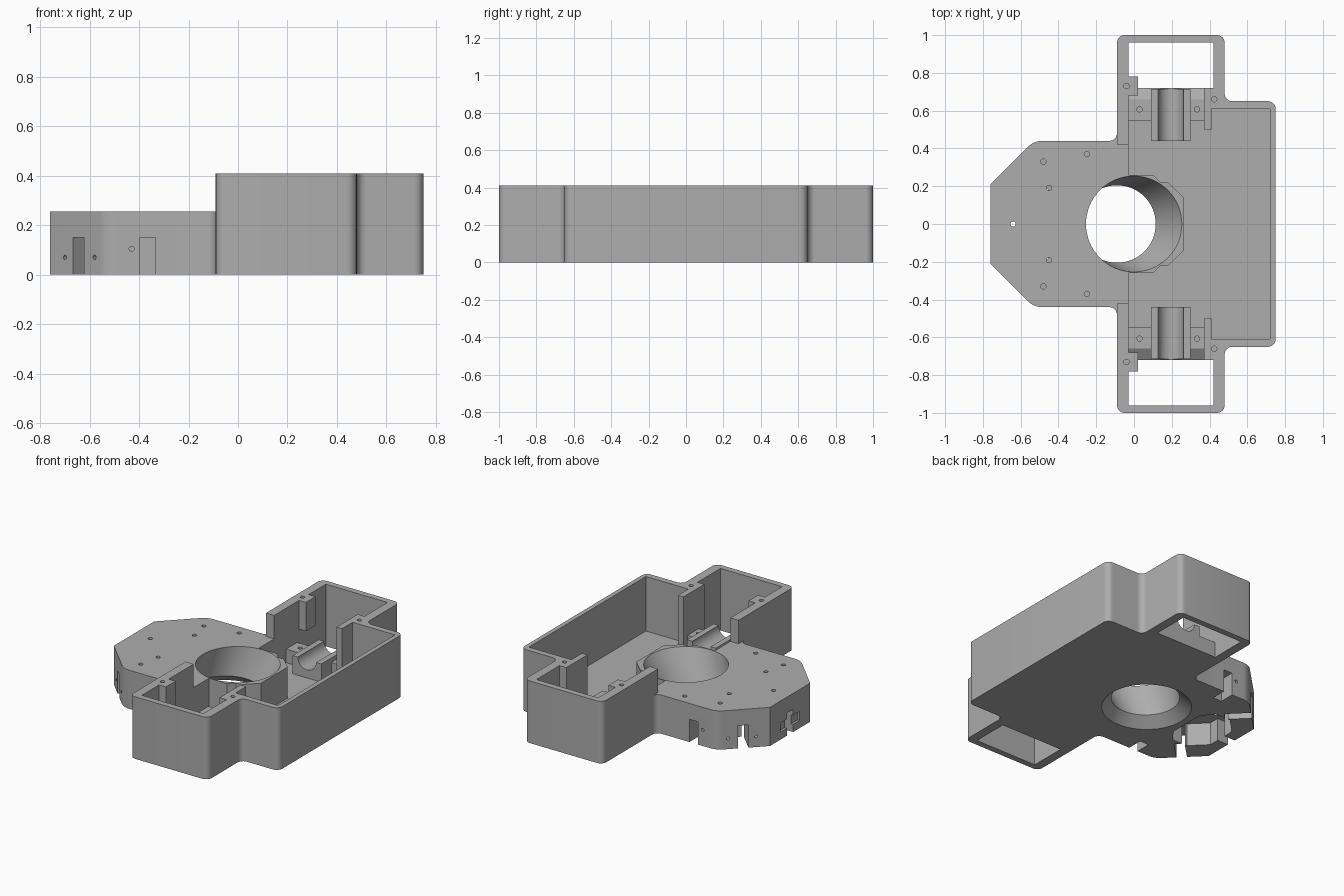
import bpy, bmesh, math
from mathutils import Vector, Matrix

if "Cube" in bpy.data.objects:
    bpy.data.objects.remove(bpy.data.objects["Cube"])

grey = bpy.data.materials.new("matte_grey")
grey.use_nodes = True
GREY = (0.42, 0.42, 0.42, 1)
grey.diffuse_color = GREY
grey.node_tree.nodes["Principled BSDF"].inputs["Base Color"].default_value = GREY


def finish(bm, name):
    bmesh.ops.recalc_face_normals(bm, faces=bm.faces)
    me = bpy.data.meshes.new(name)
    bm.to_mesh(me)
    bm.free()
    me.materials.append(grey)
    ob = bpy.data.objects.new(name, me)
    bpy.context.collection.objects.link(ob)
    return ob


def prism(name, pts, z0, z1, rounded=(), radius=0.04):
    """Extruded outline; listed corners get a fillet."""
    bm = bmesh.new()
    face = bm.faces.new([bm.verts.new((x, y, z0)) for x, y in pts])
    res = bmesh.ops.extrude_face_region(bm, geom=[face])
    bmesh.ops.translate(bm, vec=(0, 0, z1 - z0),
                        verts=[v for v in res["geom"] if isinstance(v, bmesh.types.BMVert)])
    edges = [e for e in bm.edges
             if abs(e.verts[0].co.z - e.verts[1].co.z) > 1e-4
             and any((e.verts[0].co.xy - Vector(p)).length < 1e-4 for p in rounded)]
    if edges:
        bmesh.ops.bevel(bm, geom=edges, offset=radius, segments=6, profile=0.5, affect='EDGES')
    return finish(bm, name)


def box(name, x0, x1, y0, y1, z0, z1):
    return prism(name, [(x0, y0), (x1, y0), (x1, y1), (x0, y1)], z0, z1)


def loft(name, rings, n=64):
    """Stack of horizontal circles (x, z, radius) joined into a solid."""
    bm = bmesh.new()
    loops = [[bm.verts.new((x + r * math.cos(2 * math.pi * i / n),
                            r * math.sin(2 * math.pi * i / n), z)) for i in range(n)]
             for x, z, r in rings]
    for a, b in zip(loops, loops[1:]):
        for i in range(n):
            j = (i + 1) % n
            bm.faces.new((a[i], a[j], b[j], b[i]))
    bm.faces.new(loops[0])
    bm.faces.new(loops[-1])
    return finish(bm, name)


def rod(name, centre, radius, length, axis=(0, 0, 1), n=16):
    bm = bmesh.new()
    rot = Vector(axis).to_track_quat('Z', 'Y').to_matrix().to_4x4()
    bmesh.ops.create_cone(bm, cap_ends=True, segments=n, radius1=radius, radius2=radius,
                          depth=length, matrix=Matrix.Translation(centre) @ rot)
    return finish(bm, name)


def combine(target, tool, op):
    mod = target.modifiers.new(op, 'BOOLEAN')
    mod.operation, mod.solver, mod.object = op, 'EXACT', tool
    bpy.context.view_layer.objects.active = target
    bpy.ops.object.modifier_apply(modifier=mod.name)
    bpy.data.objects.remove(tool)


def cut(target, tool):
    combine(target, tool, 'DIFFERENCE')


def join(target, tool):
    combine(target, tool, 'UNION')


def mirrored(half):
    """Complete an outline given for +y with its reflection."""
    return half + [(x, -y) for x, y in reversed(half)]


# Tray with high outer walls
outer = mirrored([(-0.09, 1), (0.48, 1), (0.48, 0.65), (0.75, 0.65)])
body = prism("body", outer, 0, 0.41, outer)
cut(body, prism("cavity", mirrored([(-0.03, 0.96), (0.42, 0.96), (0.42, 0.72), (0.37, 0.72),
                                    (0.37, 0.5), (0.41, 0.5), (0.41, 0.61), (0.72, 0.61)]),
                0.05, 0.5))
cut(body, box("gate", -0.2, 0.0, -0.42, 0.42, 0.05, 0.5))
for s in (-1, 1):
    lo, hi = sorted((s * 0.72, s * 0.96))
    cut(body, box("end_opening", -0.03, 0.42, lo, hi, -0.1, 0.2))

# Low chamfered head with a collar around the funnel
corners = [(x, s * y) for s in (-1, 1) for x, y in [(-0.53, 0.44), (-0.09, 0.44)]]
head = mirrored([(-0.76, 0.21), (-0.53, 0.44), (-0.09, 0.44), (-0.09, 0.5), (-0.03, 0.5),
                 (-0.03, 0.26), (0.1, 0.26), (0.14, 0.22), (0.18, 0.22), (0.265, 0.14)])
join(body, prism("head", head, 0, 0.255, corners))

# Funnel: wide below, narrow waist, slanting out to the top
cut(body, loft("funnel", [(-0.1, -0.01, 0.28), (-0.09, 0.06, 0.205), (0.0, 0.256, 0.254),
                          (0.0, 0.3, 0.254)]))

# Pocket and radial slots in the underside of the head
cut(body, prism("pocket", mirrored([(-0.68, 0.1), (-0.58, 0.2), (-0.47, 0.2), (-0.41, 0.12)]),
                -0.1, 0.15))


def slot(centre, angle, length, width=0.064):
    tool = box("slot", -length / 2, length / 2, -width / 2, width / 2, -0.1, 0.15)
    tool.data.transform(Matrix.Translation((*centre, 0)) @ Matrix.Rotation(angle, 4, 'Z'))
    cut(body, tool)


slot((-0.72, 0), 0, 0.2)
for s in (-1, 1):
    slot((-0.645, s * 0.325), -s * math.pi / 4, 0.32)
    slot((-0.365, s * 0.44), math.pi / 2, 0.2)
cut(body, box("end_groove", -0.8, -0.745, -0.1, 0.1, 0.05, 0.11))
cut(body, rod("top_hole", (-0.64, 0, 0.2), 0.014, 0.2))

for s in (-1, 1):
    # Hanging screw post in the end bay
    lo, hi = sorted((s * 0.68, s * 0.78))
    join(body, box("post", -0.06, 0.02, lo, hi, 0.22, 0.41))
    # Screw holes
    for x, y, z in [(-0.48, 0.33, 0.23), (-0.45, 0.19, 0.23), (-0.25, 0.37, 0.23),
                    (-0.04, 0.73, 0.4), (0.425, 0.66, 0.4)]:
        cut(body, rod("top_hole", (x, s * y, z), 0.014, 0.2))
    cut(body, rod("side_hole", (-0.43, s * 0.44, 0.105), 0.01, 0.1, (0, 1, 0)))
    for x in (-0.7, -0.58):
        cut(body, rod("side_hole", (x, s * (0.97 + x), 0.07), 0.009, 0.1, (-1, s, 0)))

# Bearing bracket in each wing
parts = [body]
for s, side in ((-1, "front"), (1, "back")):
    def span(a, b):
        return sorted((s * a, s * b))
    bracket = box(side + "_bracket", -0.04, 0.38, *span(0.545, 0.719), 0.03, 0.14)
    ramp = box("ramp", -0.1, 0.5, *span(0.66, 0.8), 0.05, 0.3)
    for v in ramp.data.vertices:
        if abs(v.co.y) < 0.7 and v.co.z < 0.1:
            v.co.z = 0.14
    cut(bracket, ramp)
    join(bracket, box("cradle", 0.09, 0.3, *span(0.44, 0.715), 0.03, 0.17))
    cut(bracket, rod("trough", (0.195, s * 0.58, 0.17), 0.067, 0.5, (0, 1, 0), 32))
    for x in (0.03, 0.333):
        cut(bracket, rod("bracket_hole", (x, s * 0.607, 0.14), 0.014, 0.12))
    parts.append(bracket)

for ob in parts:
    bpy.ops.object.select_all(action='DESELECT')
    ob.select_set(True)
    bpy.context.view_layer.objects.active = ob
    bpy.ops.object.shade_smooth_by_angle(angle=math.radians(30))
